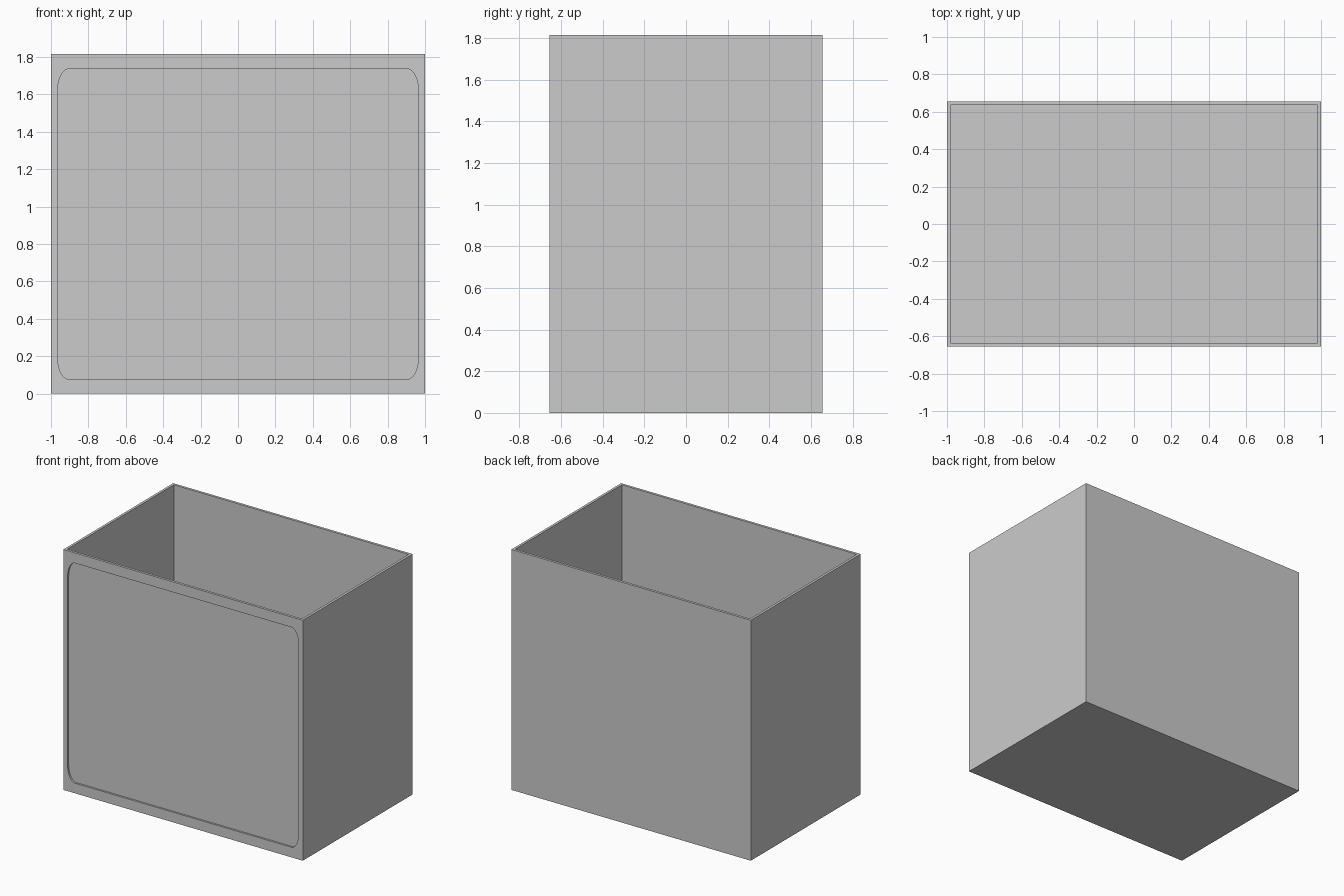
import bpy, bmesh, math

if "Cube" in bpy.data.objects:
    bpy.data.objects.remove(bpy.data.objects["Cube"])

W, D, H = 1.0, 0.655, 1.815      # half width, half depth, height
WALL = 0.019
RECESS = 0.014


def make_object(name, bm):
    bmesh.ops.recalc_face_normals(bm, faces=bm.faces)
    mesh = bpy.data.meshes.new(name)
    bm.to_mesh(mesh)
    bm.free()
    obj = bpy.data.objects.new(name, mesh)
    bpy.context.collection.objects.link(obj)
    return obj


# Open-topped bin: a block whose top is inset to a thin rim and sunk to the floor
bm = bmesh.new()
bmesh.ops.create_cube(bm, size=1)
for v in bm.verts:
    v.co = (v.co.x * 2 * W, v.co.y * 2 * D, (v.co.z + 0.5) * H)
top = max(bm.faces, key=lambda f: f.calc_center_median().z)
bmesh.ops.inset_region(bm, faces=[top], thickness=WALL, use_even_offset=True)
floor = bmesh.ops.extrude_discrete_faces(bm, faces=[top])["faces"][0]
bmesh.ops.translate(bm, verts=floor.verts, vec=(0, 0, WALL - H))
bin_body = make_object("bin_body", bm)

# Cutter for the front panel: rectangle with elliptical corners
half_x, z_low, z_high = 0.965, 0.076, 1.737
rx, rz, steps = 0.062, 0.12, 10
mid_z, half_z = (z_low + z_high) / 2, (z_high - z_low) / 2
bm = bmesh.new()
outline = []
for quarter, (sx, sz) in enumerate([(1, 1), (-1, 1), (-1, -1), (1, -1)]):
    for i in range(steps + 1):
        a = math.pi / 2 * (quarter + i / steps)
        outline.append(bm.verts.new((sx * (half_x - rx) + rx * math.cos(a), -D - 0.1,
                                     mid_z + sz * (half_z - rz) + rz * math.sin(a))))
face = bm.faces.new(outline)
back = bmesh.ops.extrude_face_region(bm, geom=[face])["geom"]
bmesh.ops.translate(bm, verts=[g for g in back if isinstance(g, bmesh.types.BMVert)],
                    vec=(0, 0.1 + RECESS, 0))
cutter = make_object("panel_cutter", bm)
cutter.hide_render = True

# Sink the shallow panel into the front wall, then discard the cutter
cut = bin_body.modifiers.new("front_panel", "BOOLEAN")
cut.operation = "DIFFERENCE"
cut.solver = "EXACT"
cut.object = cutter
bpy.context.view_layer.objects.active = bin_body
bpy.ops.object.modifier_apply(modifier=cut.name)
bpy.data.objects.remove(cutter)
